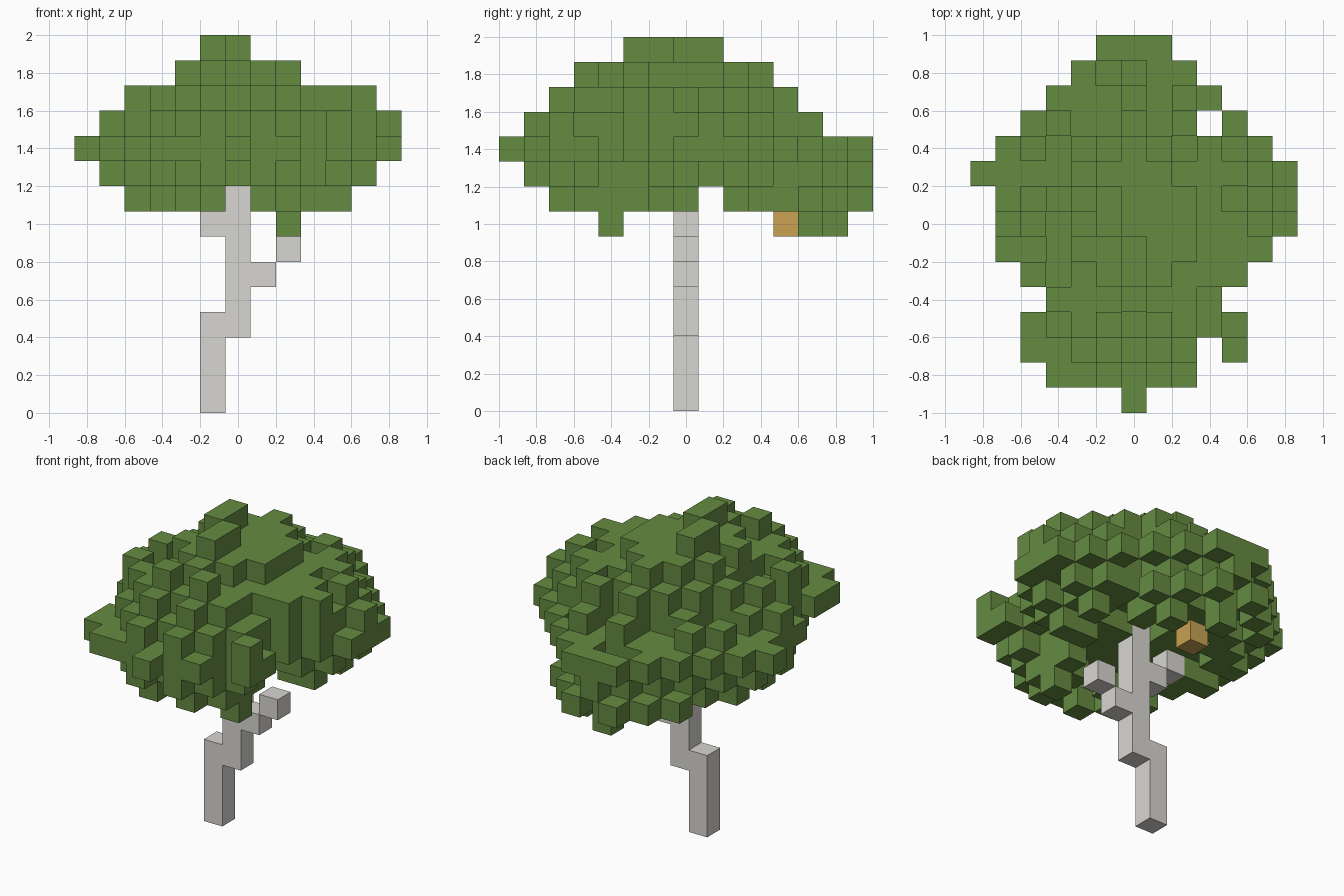
import bpy, bmesh, random
from mathutils import Vector

if "Cube" in bpy.data.objects:
    bpy.data.objects.remove(bpy.data.objects["Cube"])

random.seed(11)
V = 2 / 15  # edge of one block


def material(name, rgb):
    m = bpy.data.materials.new(name)
    m.use_nodes = True
    m.diffuse_color = (*rgb, 1)
    bsdf = next(n for n in m.node_tree.nodes if n.type == 'BSDF_PRINCIPLED')
    bsdf.inputs["Base Color"].default_value = (*rgb, 1)
    bsdf.inputs["Roughness"].default_value = 0.9
    return m


LEAF = material("leaf green", (0.13, 0.257, 0.053))
BARK = material("pale bark", (0.69, 0.675, 0.64))
NEST = material("honey orange", (0.58, 0.36, 0.085))


def block_object(name, cells, mat, others=()):
    """Skin a set of blocks, leaving out faces shared with other blocks."""
    filled = set(cells) | set(others)
    bm = bmesh.new()
    for cell in sorted(cells):
        c = Vector(cell)
        for axis in range(3):
            for sign in (-1, 1):
                n = Vector((0, 0, 0))
                n[axis] = sign
                if tuple(int(q) for q in c + n) in filled:
                    continue
                u = Vector((0, 0, 0))
                u[(axis + 1) % 3] = 0.5
                w = n.cross(u)
                mid = c + n / 2 + Vector((0, 0, 0.5))
                corners = (mid - u - w, mid + u - w, mid + u + w, mid - u + w)
                bm.faces.new([bm.verts.new(p * V) for p in corners])
    bmesh.ops.remove_doubles(bm, verts=bm.verts, dist=0.001)
    mesh = bpy.data.meshes.new(name)
    bm.to_mesh(mesh)
    bm.free()
    mesh.materials.append(mat)
    ob = bpy.data.objects.new(name, mesh)
    bpy.context.scene.collection.objects.link(ob)
    return ob


# Stepped trunk and side branches, in block steps from the centre
trunk = {(-1, 0, k) for k in range(4)} | {(0, 0, k) for k in range(3, 10)}
right_branch = {(-1, 0, 7), (-2, 0, 8)}
left_branch = {(1, 0, 5), (2, 0, 6)}
nest = {(0, 4, 7)}
wood = trunk | right_branch | left_branch

# Crown plan: x range of each row from front to back
rows = [(0, 0), (-3, 2), (-4, 4), (-4, 4), (-3, 3), (-4, 4), (-5, 5), (-5, 6),
        (-5, 6), (-6, 6), (-5, 5), (-4, 4), (-3, 3), (-2, 2), (-1, 1)]
# Crown layers: height, x range, y range, roundness of the corners
layers = [(8, -4, 4, -5, 7, 1.5), (9, -5, 5, -6, 7, 1.6), (10, -6, 6, -7, 7, 2),
          (11, -5, 6, -6, 5, 1.6), (12, -4, 5, -5, 4, 1.5), (13, -2, 2, -4, 3, 1.5)]


def is_open(a, b, k):
    """Open space under the crown around the trunk, and the notch at the back."""
    under = (b == 1 or (a == 0 and b < 1) or (a > 2 and -5 < b < 0)
             or (a / 3) ** 2 + ((b - 0.5) / 3.2) ** 2 < 1)
    hollow = k == 9 and -1 < a < 3 and 0 < b < 3
    return (a, b) == (3, 4) or hollow or (k == 8 and under)


crown = set()
for k, x0, x1, y0, y1, power in layers:
    cx, cy = (x0 + x1) / 2, (y0 + y1) / 2
    rx, ry = (x1 - x0 + 1) / 2, (y1 - y0 + 1) / 2
    for b in range(y0, y1 + 1):
        lo, hi = rows[b + 7]
        for a in range(max(lo, x0), min(hi, x1) + 1):
            d = abs((a - cx) / rx) ** power + abs((b - cy) / ry) ** power
            row_end = k == 10 and (a in (lo, hi) or b == y1)
            # staggered single blocks round the rim, random gaps just inside it
            odd = (a + b + k) % 2 == 1
            gap = (d > 0.74 and odd) or (0.55 < d < 0.74 and random.random() < 0.25)
            if d <= 1.08 and (row_end or not gap) and not is_open(a, b, k):
                crown.add((a, b, k))

# Top tufts and hanging tufts
crown |= {(0, -2, 14), (0, -1, 14), (-1, 0, 14), (-1, 1, 14), (2, 0, 13)}
crown |= {(2, -3, 7), (2, 5, 7), (0, 6, 7)}
crown |= {(2, -3, 8), (2, 5, 8), (0, 6, 8), (0, 4, 8), (-4, 2, 8), (4, 0, 8)}
crown -= wood | nest

block_object("trunk", trunk, BARK, wood - trunk)
block_object("right_branch", right_branch, BARK, wood - right_branch)
block_object("left_branch", left_branch, BARK, wood - left_branch)
block_object("hanging_nest", nest, NEST, crown)
block_object("leaf_crown", crown, LEAF, wood)
